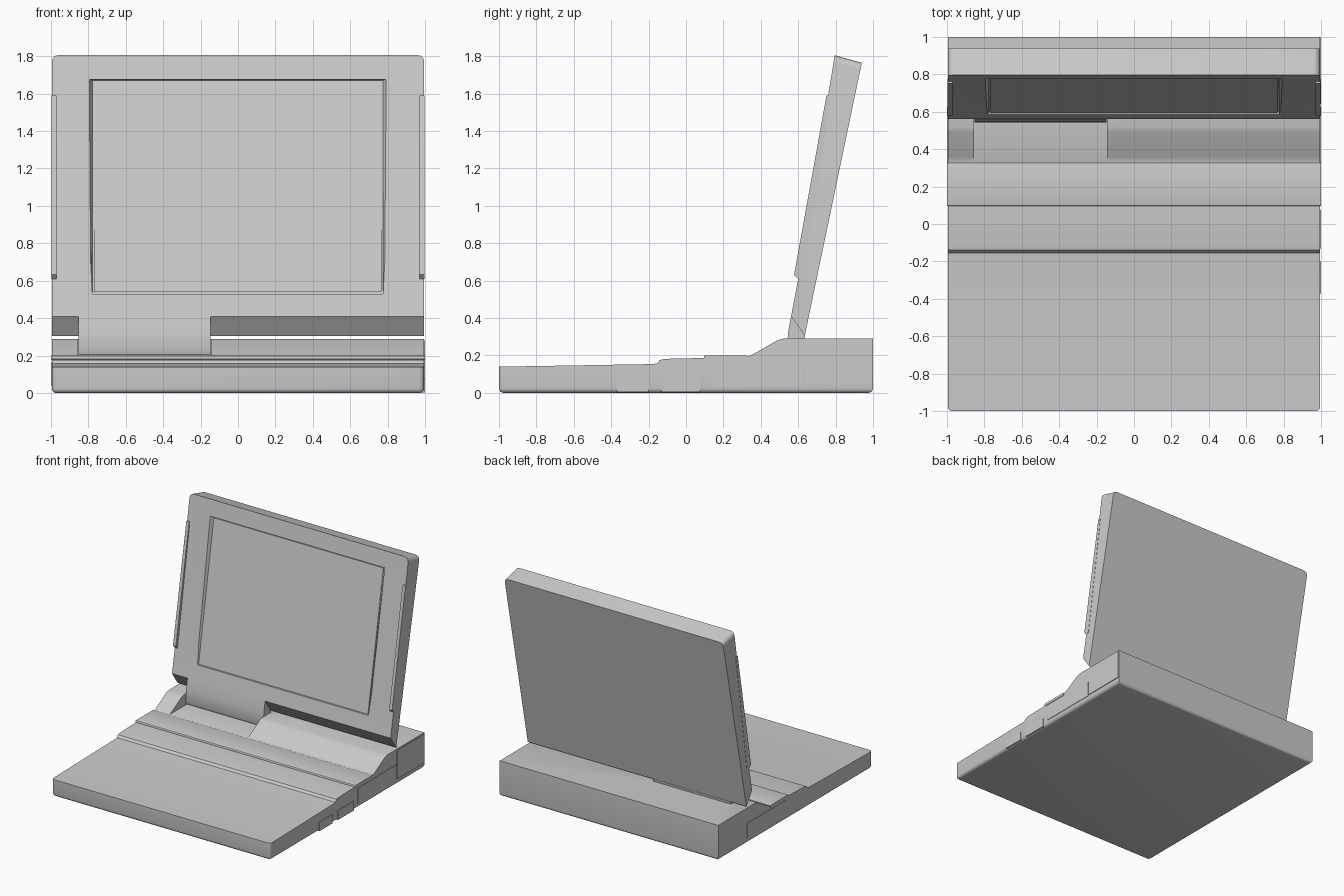
import bpy
import bmesh
import math

if "Cube" in bpy.data.objects:
    bpy.data.objects.remove(bpy.data.objects["Cube"])

# One plain grey plastic
grey = bpy.data.materials.new("light_grey_plastic")
grey.use_nodes = True
grey.diffuse_color = (0.6, 0.6, 0.6, 1)
grey.node_tree.nodes["Principled BSDF"].inputs["Base Color"].default_value = (0.6, 0.6, 0.6, 1)


def prism(name, profile, x0, x1, rounded=None, radius=0.03, segments=4):
    """Extrude a (y, z) profile along x; round the edges picked by the rule."""
    bm = bmesh.new()
    face = bm.faces.new([bm.verts.new((x0, y, z)) for y, z in profile])
    new = bmesh.ops.extrude_face_region(bm, geom=[face])["geom"]
    bmesh.ops.translate(bm, vec=(x1 - x0, 0, 0),
                        verts=[g for g in new if isinstance(g, bmesh.types.BMVert)])
    bmesh.ops.recalc_face_normals(bm, faces=bm.faces)
    if rounded:
        edges = [e for e in bm.edges if rounded(e.verts[0].co, e.verts[1].co)]
        bmesh.ops.bevel(bm, geom=edges, offset=radius, segments=segments,
                        profile=0.5, affect='EDGES', clamp_overlap=True)
    mesh = bpy.data.meshes.new(name)
    bm.to_mesh(mesh)
    bm.free()
    obj = bpy.data.objects.new(name, mesh)
    obj.data.materials.append(grey)
    bpy.context.collection.objects.link(obj)
    return obj


def rect(y0, y1, z0, z1):
    return [(y0, z0), (y1, z0), (y1, z1), (y0, z1)]


def activate(obj):
    bpy.ops.object.select_all(action='DESELECT')
    obj.select_set(True)
    bpy.context.view_layer.objects.active = obj


def cut(obj, cutter):
    cutter.hide_render = True
    mod = obj.modifiers.new("cut", 'BOOLEAN')
    mod.operation = 'DIFFERENCE'
    mod.solver = 'EXACT'
    mod.object = cutter
    activate(obj)
    bpy.ops.object.modifier_apply(modifier=mod.name)
    bpy.data.objects.remove(cutter)


def smooth(obj):
    activate(obj)
    bpy.ops.object.shade_smooth_by_angle(angle=math.radians(30))


HALF = 0.994
NOTCH = (-0.855, -0.145)

# Base: sloping front deck, small step, ramp and tall rear block
base_profile = [(-1, 0), (1, 0), (1, 0.29), (0.52, 0.29), (0.49, 0.282),
                (0.36, 0.208), (0.33, 0.195), (0.1, 0.187), (-0.11, 0.182),
                (-0.14, 0.176), (-0.155, 0.157), (-0.18, 0.154), (-1, 0.14)]


def base_edges(a, b):
    bottom = a.z < 0.01 and b.z < 0.01
    front_corner = a.y < -0.99 and b.y < -0.99 and abs(a.x - b.x) < 0.01
    return bottom or front_corner


base = prism("base", base_profile, -HALF, HALF, base_edges, 0.025)
cut(base, prism("hinge_notch", rect(0.32, 0.64, 0.197, 0.4), *NOTCH))
smooth(base)

# Raised strip across the deck
smooth(prism("deck_strip", rect(0.095, 0.328, 0.178, 0.2), -0.999, 0.999,
             lambda a, b: abs(a.x - b.x) > 0.1, 0.009, 3))

# Lid: tapered wedge leaning back, bottom edge chamfered
lid_profile = [(0.562, 0.41), (0.635, 0.306), (0.94, 1.765), (0.795, 1.805), (0.6, 0.61)]


def lid_corners(a, b):
    return abs(a.x - b.x) < 0.01 and a.z > 1.7 and b.z > 1.7


lid = prism("lid", lid_profile, -HALF, HALF, lid_corners, 0.035)

# Screen recess, growing deeper and wider toward the top
recess = prism("screen_recess", [(0.6, 0.53), (0.8, 1.67), (0.7, 1.69), (0.5, 0.53)], -0.778, 0.775)
for v in recess.data.vertices:
    if v.co.y < 0.75 and v.co.z > 1.5:
        v.co.x *= 1.08
cut(lid, recess)
smooth(lid)

# Screen seam: slim panel set inside the recess
prism("screen_panel", [(0.593, 0.54), (0.792, 1.66), (0.81, 1.66), (0.61, 0.54)], -0.77, 0.767)

# Hinge tongue reaching down into the notch
smooth(prism("hinge_tongue", [(0.562, 0.412), (0.545, 0.32), (0.541, 0.22), (0.548, 0.203),
                              (0.62, 0.203), (0.636, 0.306)], NOTCH[0] + 0.002, NOTCH[1] - 0.002))

# Tapered rails along both lid edges
rail_profile = [(0.578, 0.632), (0.6, 0.608), (0.63, 0.62), (0.775, 1.59), (0.751, 1.59)]
for side, x0, x1 in (("right", -0.996, -0.97), ("left", 0.97, 0.996)):
    prism(side + "_lid_rail", rail_profile, x0, x1)

# Side panels on both flanks
for side, sign in (("right", -1), ("left", 1)):
    prism(side + "_bay_cover", rect(0.13, 0.625, 0.04, 0.165), sign * 0.99, sign * 0.998)

# Rear cover and port blocks on the left flank
for name, y0, y1, z0, z1 in (("rear_cover", 0.64, 0.995, 0.045, 0.28),
                             ("front_port", -0.37, -0.2, 0.004, 0.075),
                             ("middle_port", -0.13, 0.075, 0.004, 0.08)):
    prism(name, rect(y0, y1, z0, z1), 0.96, 1.0)
